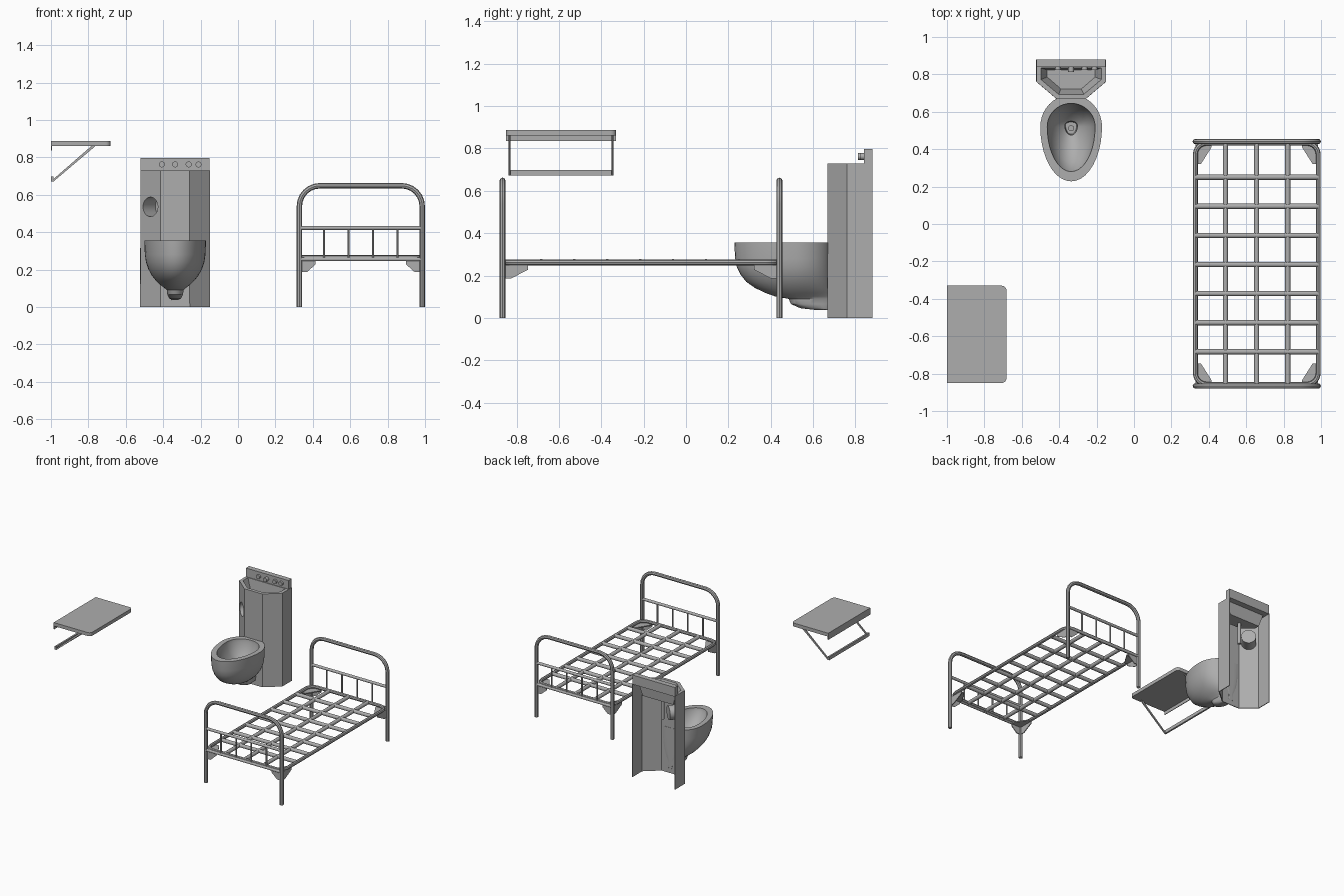
import bpy, bmesh
from math import sin, cos, pi, radians
from mathutils import Vector as V

cube = bpy.data.objects.get("Cube")
if cube:
    bpy.data.objects.remove(cube)

steel = bpy.data.materials.new("plain_grey")
steel.use_nodes = True
GREY = (0.42, 0.42, 0.42, 1)
steel.diffuse_color = GREY
steel.node_tree.nodes["Principled BSDF"].inputs["Base Color"].default_value = GREY
parts = []


def finish(name, bm):
    bmesh.ops.recalc_face_normals(bm, faces=bm.faces)
    mesh = bpy.data.meshes.new(name)
    bm.to_mesh(mesh)
    bm.free()
    mesh.materials.append(steel)
    ob = bpy.data.objects.new(name, mesh)
    bpy.context.collection.objects.link(ob)
    parts.append(ob)
    return ob


def extrude(name, pts, vec):
    """Solid made by sweeping a flat polygon along a vector."""
    bm = bmesh.new()
    face = bm.faces.new([bm.verts.new(p) for p in pts])
    new = bmesh.ops.extrude_face_region(bm, geom=[face])["geom"]
    moved = [g for g in new if isinstance(g, bmesh.types.BMVert)]
    bmesh.ops.translate(bm, verts=moved, vec=vec)
    if len([f for f in bm.faces if len(f.verts) == len(pts)]) < 2:
        bm.faces.new([bm.verts[i] for i in range(len(pts))])
    return finish(name, bm)


def box(name, lo, hi):
    x, y, z = lo
    X, Y, Z = hi
    return extrude(name, [(x, y, z), (X, y, z), (X, Y, z), (x, Y, z)], (0, 0, Z - z))


def loft(name, rings, cap_first=True, cap_last=True):
    """Skin between matching closed rings."""
    bm = bmesh.new()
    vs = [[bm.verts.new(p) for p in ring] for ring in rings]
    n = len(vs[0])
    for a, b in zip(vs, vs[1:]):
        for i in range(n):
            j = (i + 1) % n
            bm.faces.new((a[i], a[j], b[j], b[i]))
    if cap_first:
        bm.faces.new(vs[0])
    if cap_last:
        bm.faces.new(vs[-1])
    return finish(name, bm)


def rod(name, a, b, r, sides=12, cap_first=True):
    """Straight cylinder between two points."""
    a, b = V(a), V(b)
    q = (b - a).to_track_quat("Z", "Y")
    ring = [q @ V((r * cos(2 * pi * (i + .5) / sides), r * sin(2 * pi * (i + .5) / sides), 0))
            for i in range(sides)]
    return loft(name, [[a + p for p in ring], [b + p for p in ring]], cap_first)


def rounded(corners, steps=6):
    """Path from (point, fillet radius) pairs, for square corners."""
    pts = [V(p) for p, _ in corners]
    out = []
    for i, (p, r) in enumerate(corners):
        c = V(p)
        if not r:
            out.append(c)
            continue
        a = c + (pts[i - 1] - c).normalized() * r
        b = c + (pts[(i + 1) % len(pts)] - c).normalized() * r
        m = a + b - c
        for k in range(steps + 1):
            t = pi / 2 * k / steps
            out.append(m + (a - m) * cos(t) + (b - m) * sin(t))
    return out


def tube(name, path, r, closed=False):
    """Round tube along a path."""
    cu = bpy.data.curves.new(name, "CURVE")
    cu.dimensions = "3D"
    cu.bevel_depth, cu.bevel_resolution, cu.use_fill_caps = r, 2, True
    sp = cu.splines.new("POLY")
    sp.points.add(len(path) - 1)
    for q, p in zip(sp.points, path):
        q.co = (*p, 1)
    sp.use_cyclic_u = closed
    cu.materials.append(steel)
    ob = bpy.data.objects.new(name, cu)
    bpy.context.collection.objects.link(ob)
    parts.append(ob)


def bake(obs):
    bpy.ops.object.select_all(action="DESELECT")
    for ob in obs:
        ob.select_set(True)
    bpy.context.view_layer.objects.active = obs[0]
    bpy.ops.object.convert(target="MESH")


# ---- Bed ----
L, R, FOOT, HEAD = .328, .985, -.866, .441
for end, y, s in (("foot", FOOT, 1), ("head", HEAD, -1)):
    tube(end + "_arch", rounded([((L, y, 0), 0), ((L, y, .648), .11),
                                 ((R, y, .648), .11), ((R, y, 0), 0)]), .0145)
    for z in (.422, .255):
        rod(end + "_crossbar", (L, y, z), (R, y, z), .011)
    for i in range(1, 5):
        x = L + (R - L) * i / 5
        rod(end + "_spindle", (x, y, .255), (x, y, .422), .006, 8)
    # corner brackets: a top plate with two flanges
    for x, d in ((L, 1), (R, -1)):
        plate = [(0, 0), (.087, 0), (.087, .03), (.03, .12), (0, .12)]
        extrude("corner_plate", [(x + d * u, y + s * v, .242) for u, v in plate], (0, 0, .008))
        for w, along_x in ((.087, True), (.12, False)):
            side = [(0, .25), (w, .25), (w, .228), (.04, .186), (0, .186)]
            if along_x:
                extrude("corner_flange", [(x + d * u, y, z) for u, z in side], (0, s * .006, 0))
            else:
                extrude("corner_flange", [(x, y + s * u, z) for u, z in side], (d * .006, 0, 0))

y0, y1 = FOOT + .009, HEAD - .009
tube("bed_frame", rounded([((L, y0, .262), .06), ((R, y0, .262), .06),
                           ((R, y1, .262), .06), ((L, y1, .262), .06)]), .013, True)
for i in range(7):
    y = -.683 + .1555 * i
    rod("cross_slat", (L, y, .264), (R, y, .264), .0145)
for x in (.489, .656, .822):
    rod("long_slat", (x, y0, .262), (x, y1, .262), .014)

# ---- Wall table ----
A, B = -.85, -.33
extrude("table_top", rounded([((-1, A, .861), 0), ((-.682, A, .861), .025),
                              ((-.682, B, .861), .025), ((-1, B, .861), 0)]), (0, 0, .027))
box("table_wall_flange", (-1, A, .836), (-.995, B, .862))
box("table_lower_rail", (-1, A + .012, .672), (-.987, B - .012, .698))
for y in (A + .017, B - .017):
    extrude("table_strut", [(-1, y - .005, .672), (-.985, y - .005, .672),
                            (-.76, y - .005, .862), (-.782, y - .005, .862)], (0, .01, 0))

# ---- Sink cabinet: open-backed shell with a sunken basin ----
MID = -.336
half = [(.184, .88), (.184, .762), (.077, .671)]
inner = [(.163, .835), (.163, .772), (.068, .692)]
floor = [(.13, .825), (.13, .785), (.055, .72)]


def mirror(pts, z):
    return [(MID - x, y, z) for x, y in pts] + [(MID + x, y, z) for x, y in reversed(pts)]


cabinet = loft("sink_cabinet", [mirror(half, 0), mirror(half, .727), mirror(inner, .727),
                                mirror(floor, .63)], cap_first=False)
bm = bmesh.new()
bm.from_mesh(cabinet.data)
back = [f for f in bm.faces if all(v.co.y > .87 for v in f.verts)]
bmesh.ops.delete(bm, geom=back, context="FACES_ONLY")
bm.to_mesh(cabinet.data)
bm.free()
solid = cabinet.modifiers.new("wall", "SOLIDIFY")
solid.thickness, solid.offset = .006, 0

# round pocket in the slanted side panel
centre, inward = V((MID - .131, .7165, .535)), V((.65, .76, 0)).normalized()
cutter = rod("pocket_cutter", centre - inward * .03, centre + inward * .03, .052, 32)
cutter.hide_render = True
cut = cabinet.modifiers.new("pocket", "BOOLEAN")
cut.operation, cut.solver, cut.object = "DIFFERENCE", "EXACT", cutter
bake([cabinet])
parts.remove(cutter)
bpy.data.objects.remove(cutter)
rod("side_pocket", centre, centre + inward * .1, .053, 32, cap_first=False)

box("backsplash", (MID - .184, .84, .727), (MID + .184, .88, .797))
for x, depth in ((-.407, .016), (-.264, .016), (-.211, .016), (MID, .028)):
    rod("tap_button", (x, .84, .762), (x, .84 - depth, .762), .016, 16)
rod("basin_drain", (MID, .767, .629), (MID, .767, .635), .014, 16)
rod("drain_pipe", (MID, .767, .63), (MID, .767, .46), .012)


# ---- Toilet bowl: egg-shaped rings, outside up then inside down ----
def egg(z, w, front, rear=.691, n=40):
    mid = max(.52, front + .05)
    ring = []
    for i in range(n):
        t = 2 * pi * i / n
        reach = (mid - front) if cos(t) > 0 else (rear - mid)
        ring.append((MID + w * sin(t), min(mid - reach * cos(t), .675), z))
    return ring


loft("toilet_bowl", [
    egg(.038, .018, .61), egg(.046, .032, .54), egg(.066, .042, .495), egg(.09, .045, .485),
    egg(.102, .058, .42), egg(.118, .08, .375), egg(.142, .104, .325), egg(.17, .126, .285),
    egg(.204, .144, .258), egg(.24, .156, .24), egg(.28, .162, .232), egg(.355, .165, .228),
    egg(.355, .128, .28, .645), egg(.33, .126, .285, .643), egg(.27, .105, .33, .62),
    egg(.21, .07, .4, .585), egg(.18, .034, .475, .55), egg(.14, .03, .48, .545)])
rod("bowl_drain", (MID, .512, .139), (MID, .512, .165), .016, 12)

# ---- Finish ----
bake(parts)
bpy.ops.object.shade_smooth_by_angle(angle=radians(35))
